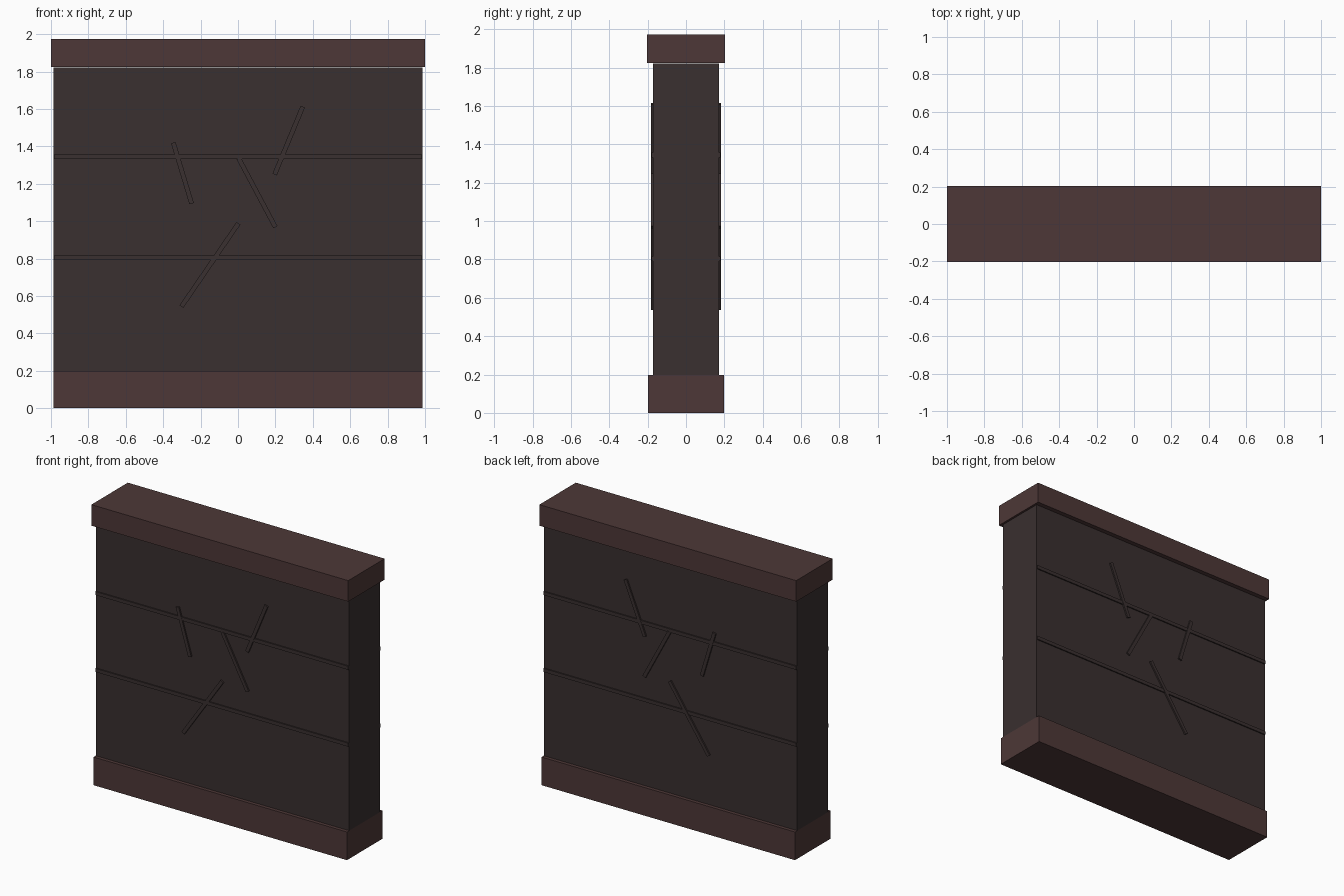
import bpy
import math

if "Cube" in bpy.data.objects:
    bpy.data.objects.remove(bpy.data.objects["Cube"])


def material(name, rgb):
    m = bpy.data.materials.new(name)
    m.diffuse_color = (*rgb, 1.0)
    m.use_nodes = True
    m.node_tree.nodes["Principled BSDF"].inputs["Base Color"].default_value = m.diffuse_color
    return m


STONE = material("dark stone", (0.041, 0.029, 0.029))
TRIM = material("reddish brown trim", (0.075, 0.039, 0.038))


def box(name, center, size, mat, tilt=0.0):
    """Box of the given full size, turned about the y axis by tilt."""
    bpy.ops.mesh.primitive_cube_add(size=1, location=center)
    ob = bpy.context.object
    ob.name = name
    ob.scale = size
    bpy.ops.object.transform_apply(location=False, rotation=False, scale=True)
    ob.rotation_euler = (0, tilt, 0)
    ob.data.materials.append(mat)
    return ob


# Main slab with plinth and overhanging cap
box("plinth", (0, 0, 0.099), (1.974, 0.395, 0.198), TRIM)
box("wall_slab", (0, 0, 1.0105), (1.974, 0.345, 1.625), STONE)
box("cap", (0, 0, 1.899), (2.0, 0.405, 0.148), TRIM)

# Raised details, repeated on the front and the back
CRACKS = [((-0.346, 1.42), (-0.248, 1.094)),
          ((0.004, 1.335), (0.2, 0.968)),
          ((0.346, 1.612), (0.196, 1.25)),
          ((0.002, 0.988), (-0.302, 0.544))]
WIDTH = 0.025

for side, sign in (("front", -1), ("back", 1)):
    # Horizontal course lines
    for i, z in enumerate((0.804, 1.345)):
        box(f"{side}_course_line_{i + 1}", (0, sign * 0.171, z),
            (1.97, 0.02, WIDTH), STONE)
    # Slanted cracks
    for i, ((x0, z0), (x1, z1)) in enumerate(CRACKS):
        dx, dz = x1 - x0, z1 - z0
        box(f"{side}_crack_{i + 1}",
            ((x0 + x1) / 2, sign * 0.172, (z0 + z1) / 2),
            (WIDTH, 0.022, math.hypot(dx, dz)), STONE, math.atan2(dx, dz))
